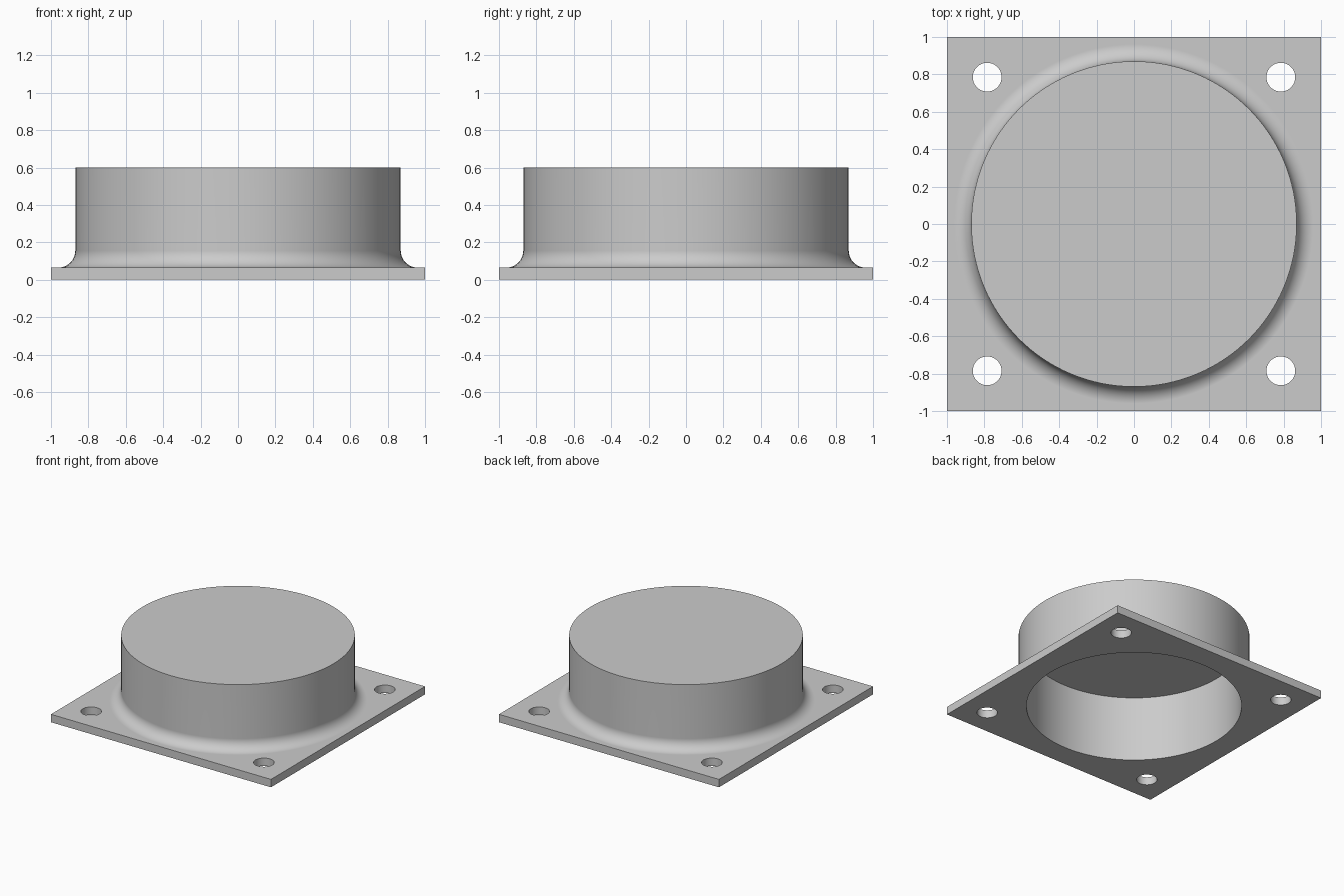
import bpy, bmesh, math

if "Cube" in bpy.data.objects:
    bpy.data.objects.remove(bpy.data.objects["Cube"])

SEG = 128
PLATE_T = 0.065      # base plate thickness
R_OUT, R_IN = 0.87, 0.81
TOP, CEILING = 0.6, 0.54
FILLET = 0.09
HOLE_POS, HOLE_R = 0.785, 0.077

grey = bpy.data.materials.new("grey metal")
grey.diffuse_color = (0.6, 0.6, 0.6, 1)
grey.use_nodes = True
grey.node_tree.nodes["Principled BSDF"].inputs["Base Color"].default_value = grey.diffuse_color


def add_object(name, bm):
    mesh = bpy.data.meshes.new(name)
    bmesh.ops.recalc_face_normals(bm, faces=bm.faces)
    bm.to_mesh(mesh)
    bm.free()
    mesh.materials.append(grey)
    obj = bpy.data.objects.new(name, mesh)
    bpy.context.collection.objects.link(obj)
    return obj


def lathe(name, profile, seg, x=0, y=0):
    """Closed solid of revolution from (radius, z) points, capped at both ends."""
    bm = bmesh.new()
    rings = [[bm.verts.new((x + r * math.cos(2 * math.pi * i / seg),
                            y + r * math.sin(2 * math.pi * i / seg), z))
              for i in range(seg)] for r, z in profile]
    for a, b in zip(rings, rings[1:]):
        for i in range(seg):
            j = (i + 1) % seg
            bm.faces.new((a[i], a[j], b[j], b[i]))
    bm.faces.new(rings[0])
    bm.faces.new(rings[-1])
    return add_object(name, bm)


def boolean(target, tool, operation):
    mod = target.modifiers.new(operation.lower(), 'BOOLEAN')
    mod.operation, mod.object, mod.solver = operation, tool, 'EXACT'
    bpy.context.view_layer.objects.active = target
    bpy.ops.object.modifier_apply(modifier=mod.name)
    bpy.data.objects.remove(tool, do_unlink=True)


# Square base plate
bm = bmesh.new()
bmesh.ops.create_cube(bm, size=1)
for v in bm.verts:
    v.co = (v.co.x * 2, v.co.y * 2, (v.co.z + 0.5) * PLATE_T)
cap = add_object("flanged_cap", bm)

# Round drum with a fillet flaring into the plate
profile = [(R_OUT + FILLET, PLATE_T / 2)]
for k in range(11):
    a = math.radians(9 * k)
    profile.append((R_OUT + FILLET * (1 - math.sin(a)),
                    PLATE_T + FILLET * (1 - math.cos(a))))
profile.append((R_OUT, TOP))
boolean(cap, lathe("drum", profile, SEG), 'UNION')

# Hollow inside, open at the bottom
boolean(cap, lathe("bore", [(R_IN, -0.1), (R_IN, CEILING)], SEG), 'DIFFERENCE')

# Four corner bolt holes
for sx in (-1, 1):
    for sy in (-1, 1):
        drill = lathe("drill", [(HOLE_R, -0.1), (HOLE_R, 0.2)], 40,
                      sx * HOLE_POS, sy * HOLE_POS)
        boolean(cap, drill, 'DIFFERENCE')

# Smooth curved walls, crisp rims, flat plate
bpy.ops.object.select_all(action='DESELECT')
cap.select_set(True)
bpy.context.view_layer.objects.active = cap
bpy.ops.object.shade_smooth_by_angle(angle=math.radians(30))
weighted = cap.modifiers.new("weighted normals", 'WEIGHTED_NORMAL')
weighted.keep_sharp = True
